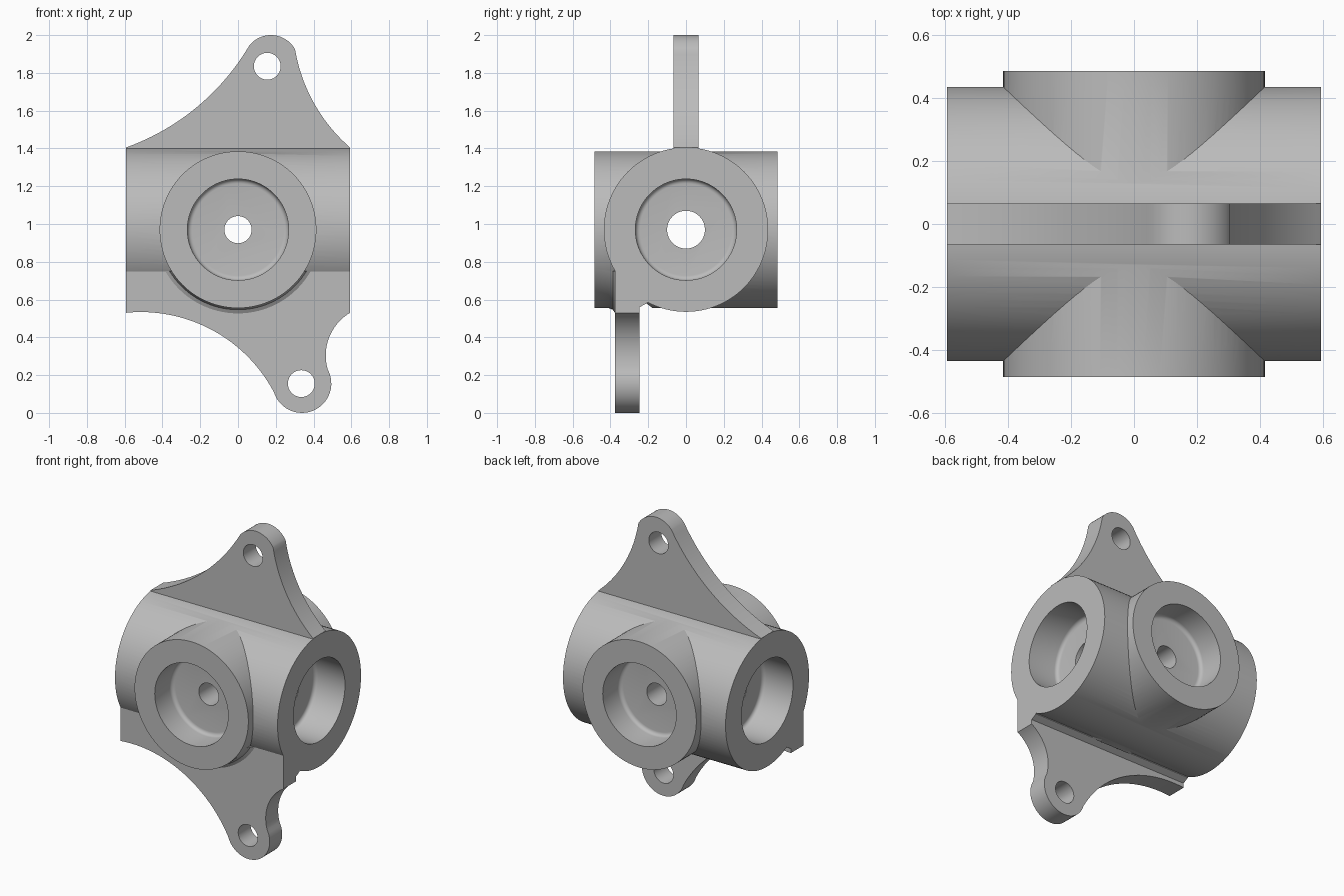
import bpy, bmesh, math
from mathutils import Vector, Matrix

if "Cube" in bpy.data.objects:
    bpy.data.objects.remove(bpy.data.objects["Cube"])

AXIS_Z = 0.97
HALF_X, HALF_Y = 0.593, 0.485
SIDES = 96

metal = bpy.data.materials.new("grey metal")
metal.use_nodes = True
metal.diffuse_color = (0.5, 0.5, 0.5, 1)
metal.node_tree.nodes["Principled BSDF"].inputs["Base Color"].default_value = (0.5, 0.5, 0.5, 1)


def finish(name, bm):
    bmesh.ops.recalc_face_normals(bm, faces=bm.faces)
    mesh = bpy.data.meshes.new(name)
    bm.to_mesh(mesh)
    bm.free()
    mesh.materials.append(metal)
    ob = bpy.data.objects.new(name, mesh)
    bpy.context.collection.objects.link(ob)
    return ob


def lathe(name, profile, turn=0.0):
    """Revolve (radius, distance) points about the hub centre; turn aims the axis around z from +x."""
    bm = bmesh.new()
    rings = []
    for r, d in profile:
        rings.append([bm.verts.new((d, r * math.cos(a), r * math.sin(a)))
                      for a in (math.tau * i / SIDES for i in range(SIDES))])
    for a, b in zip(rings, rings[1:]):
        for i in range(SIDES):
            j = (i + 1) % SIDES
            bm.faces.new((a[i], a[j], b[j], b[i]))
    bm.faces.new(rings[0])
    bm.faces.new(rings[-1])
    bm.transform(Matrix.Translation((0, 0, AXIS_Z)) @ Matrix.Rotation(turn, 4, "Z"))
    return finish(name, bm)


def prism(name, outline, axis, lo, hi):
    """Extrude an outline of (x, z) along y, or of (y, z) along x."""
    bm = bmesh.new()
    def place(p, d):
        return (p[0], d, p[1]) if axis == "Y" else (d, p[0], p[1])
    a = [bm.verts.new(place(p, lo)) for p in outline]
    b = [bm.verts.new(place(p, hi)) for p in outline]
    bm.faces.new(a)
    bm.faces.new(b)
    for i in range(len(a)):
        j = (i + 1) % len(a)
        bm.faces.new((a[i], a[j], b[j], b[i]))
    return finish(name, bm)


def arc(p, q, r, n=24):
    """Points of the circular arc from p through q to r."""
    p, q, r = Vector(p), Vector(q), Vector(r)
    u, v = q - p, r - p
    det = 2 * (u.x * v.y - u.y * v.x)
    c = p + Vector((v.y * u.dot(u) - u.y * v.dot(v), u.x * v.dot(v) - v.x * u.dot(u))) / det
    start = math.atan2(p.y - c.y, p.x - c.x)
    sweep = (math.atan2(r.y - c.y, r.x - c.x) - start) % math.tau
    mid = (math.atan2(q.y - c.y, q.x - c.x) - start) % math.tau
    if mid > sweep:
        sweep -= math.tau
    rad = (p - c).length
    return [(c.x + rad * math.cos(start + sweep * i / n),
             c.y + rad * math.sin(start + sweep * i / n)) for i in range(n + 1)]


def combine(target, tool, operation):
    mod = target.modifiers.new(operation.lower(), "BOOLEAN")
    mod.operation, mod.solver, mod.object = operation, "EXACT", tool
    bpy.context.view_layer.objects.active = target
    bpy.ops.object.modifier_apply(modifier=mod.name)
    bpy.data.objects.remove(tool)


def hole_cutter(x, z, r, lo, hi):
    ring = [(x + r * math.cos(math.tau * i / 48), z + r * math.sin(math.tau * i / 48)) for i in range(48)]
    return prism("bolt_hole_cutter", ring, "Y", lo, hi)


# Crossed tubes
body = lathe("cross_hub_bracket", [(0.435, -HALF_X), (0.435, HALF_X)])
front_tube = lathe("cross_tube", [(0.415, -HALF_Y), (0.415, HALF_Y)], math.pi / 2)

# Clearance groove under the cross tube, behind the lower flange
groove = [(-0.245, 0.5), (-0.245, 0.56), (-0.21, 0.58), (-0.17, 0.55), (-0.17, 0.5)]
combine(front_tube, prism("groove_cutter", groove, "X", -0.5, 0.5), "DIFFERENCE")
combine(body, front_tube, "UNION")

# Upper flange, standing on the centre line
upper = [(HALF_X, 1.405), (HALF_X - 0.1, 1.2), (0.1 - HALF_X, 1.2)]
upper += arc((-HALF_X, 1.405), (-0.22, 1.617), (0.06, 1.945))
upper += arc((0.06, 1.945), (0.17, 2.0), (0.302, 1.925))[1:]
upper += arc((0.302, 1.925), (0.405, 1.635), (HALF_X, 1.405))[1:-1]
upper_flange = prism("upper_flange", upper, "Y", -0.065, 0.065)
combine(upper_flange, hole_cutter(0.155, 1.835, 0.071, -0.2, 0.2), "DIFFERENCE")
combine(body, upper_flange, "UNION")

# Lower flange, near the front
lower = [(-HALF_X, 0.8), (HALF_X, 0.8)]
lower += arc((HALF_X, 0.53), (0.487, 0.41), (0.475, 0.23))
lower += arc((0.475, 0.23), (0.335, 0.0), (0.19, 0.11))[1:]
lower += arc((0.19, 0.11), (-0.143, 0.442), (-HALF_X, 0.53))[1:]
lower_flange = prism("lower_flange", lower, "Y", -0.375, -0.245)
combine(lower_flange, hole_cutter(0.335, 0.155, 0.071, -0.5, -0.1), "DIFFERENCE")
combine(body, lower_flange, "UNION")

# Sloped web joining the lower flange to the main tube
web = [(-0.26, 0.56), (-0.245, 0.56), (-0.205, 0.582), (-0.2, 0.65), (-0.26, 0.65)]
combine(body, prism("flange_web", web, "X", -HALF_X, HALF_X), "UNION")

# Fillet collar where the cross tube meets the lower flange
collar = lathe("fillet_collar", [(0.4, -0.41), (0.415, -0.41), (0.424, -0.387), (0.445, -0.374),
                                 (0.4, -0.374)], math.pi / 2)
keep = [(-0.6, 0.3), (0.6, 0.3), (0.6, 0.75), (-0.6, 0.75)]
combine(collar, prism("collar_trim", keep, "Y", -0.5, -0.3), "INTERSECT")
combine(body, collar, "UNION")

# Round pockets with a small floor fillet, and the bores between them
for k in range(4):
    end, depth = (HALF_X, 0.22) if k % 2 == 0 else (HALF_Y, 0.18)
    floor, r, f = end - depth, 0.268, 0.025
    profile = [(r, end + 0.1)]
    profile += [(r - f + f * math.cos(a), floor + f - f * math.sin(a))
                for a in (math.pi / 2 * i / 5 for i in range(6))]
    combine(body, lathe("pocket_cutter", profile, k * math.pi / 2), "DIFFERENCE")
for r, turn in ((0.1, 0), (0.072, math.pi / 2)):
    combine(body, lathe("bore_cutter", [(r, -0.55), (r, 0.55)], turn), "DIFFERENCE")

# Smooth curved walls, crisp edges
bpy.ops.object.select_all(action="DESELECT")
body.select_set(True)
bpy.context.view_layer.objects.active = body
bpy.ops.object.shade_smooth_by_angle(angle=math.radians(25))
